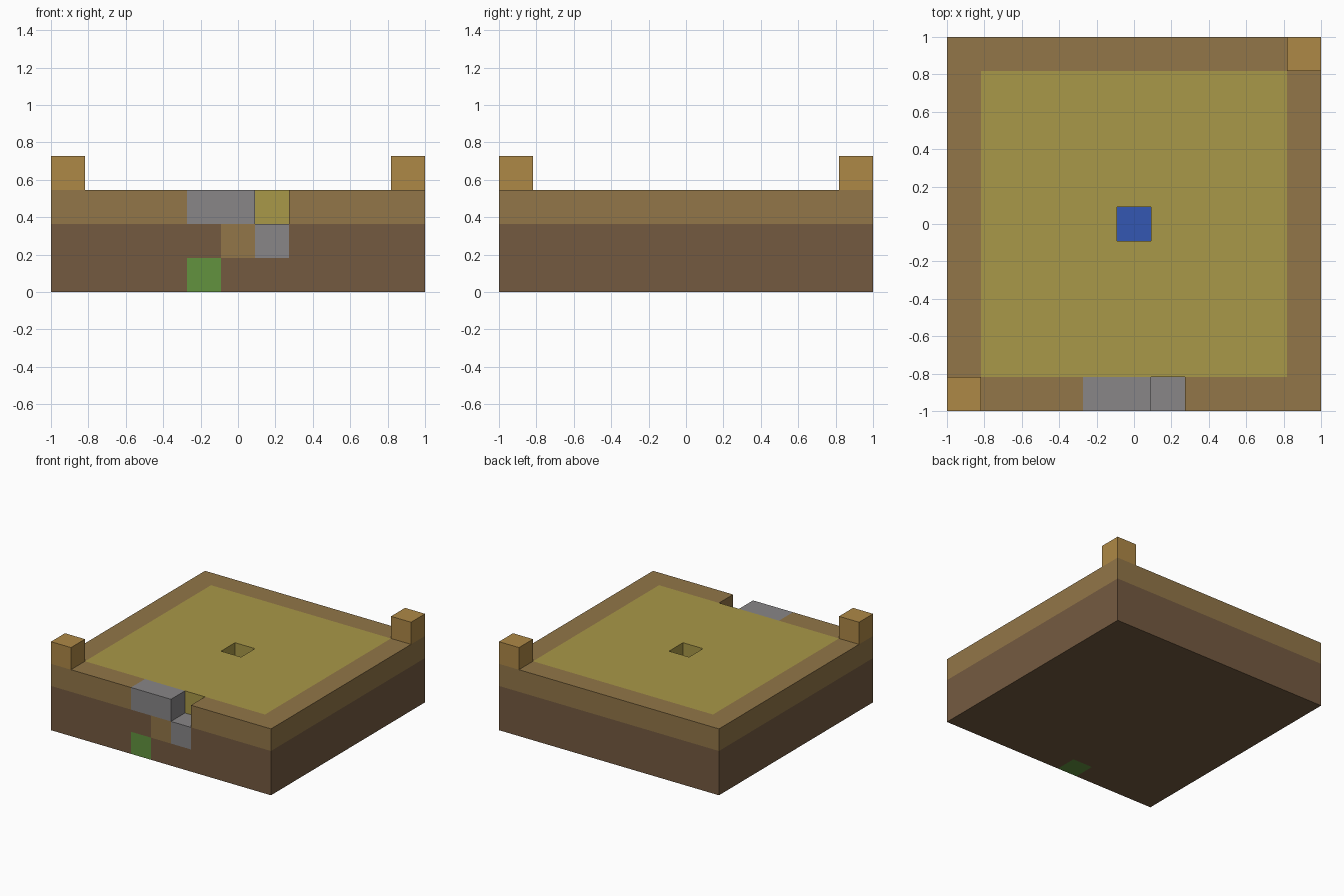
import bpy
import bmesh
from mathutils import Vector

cube = bpy.data.objects.get("Cube")
if cube:
    bpy.data.objects.remove(cube, do_unlink=True)

N = 11           # cells along each side
U = 2 / N        # cell size
R = N // 2       # outermost cell index


def make_material(name, hex_colour):
    def linear(c):
        return c / 12.92 if c <= 0.04045 else ((c + 0.055) / 1.055) ** 2.4
    rgb = [linear(b / 255) for b in bytes.fromhex(hex_colour)]
    mat = bpy.data.materials.new(name)
    mat.use_nodes = True
    mat.diffuse_color = (*rgb, 1)
    bsdf = next(n for n in mat.node_tree.nodes if n.type == 'BSDF_PRINCIPLED')
    bsdf.inputs["Base Color"].default_value = (*rgb, 1)
    bsdf.inputs["Roughness"].default_value = 0.9
    return mat


# Part name -> material
earth = make_material("earth brown", "745a40")
tan = make_material("tan wood", "927648")
parts = {
    "earth_base": earth,
    "wooden_rim": tan,
    "wooden_plug": tan,
    "straw_floor": make_material("straw yellow", "a99848"),
    "stone_ledge": make_material("stone grey", "888687"),
    "grass_block": make_material("grass green", "62923f"),
    "water_pool": make_material("water blue", "3457b2"),
    "corner_posts": make_material("light wood", "ae8846"),
}

# Lay out the blocks: two earth layers, then a floor ringed by a rim
cells = {}
for x in range(-R, R + 1):
    for y in range(-R, R + 1):
        cells[x, y, 0] = cells[x, y, 1] = "earth_base"
        on_edge = max(abs(x), abs(y)) == R
        cells[x, y, 2] = "wooden_rim" if on_edge else "straw_floor"

# Pool sunk in the middle
del cells[0, 0, 2]
cells[0, 0, 1] = "water_pool"

# Stepped entrance in the front wall
del cells[1, -R, 2]
for x, z in ((-1, 2), (0, 2), (1, 1)):
    cells[x, -R, z] = "stone_ledge"
cells[0, -R, 1] = "wooden_plug"
cells[-1, -R, 0] = "grass_block"

# Posts on two opposite corners
for s in (-R, R):
    cells[s, s, 3] = "corner_posts"


def add_exposed_faces(bm, cell):
    """Add only the sides of a block that touch open air."""
    centre = Vector(cell) * U + Vector((0, 0, U / 2))
    for axis in range(3):
        for sign in (-1, 1):
            step = [0, 0, 0]
            step[axis] = sign
            if tuple(c + s for c, s in zip(cell, step)) in cells:
                continue
            n = Vector(step)
            a = Vector([step[i - 1] for i in range(3)])
            b = n.cross(a)
            corners = (a + b, b - a, -a - b, a - b)
            bm.faces.new([bm.verts.new(centre + (n + c) * U / 2) for c in corners])


# One object for each part, flat areas merged
for name, mat in parts.items():
    bm = bmesh.new()
    for cell, part in cells.items():
        if part == name:
            add_exposed_faces(bm, cell)
    bmesh.ops.remove_doubles(bm, verts=bm.verts, dist=U / 100)
    for f in bm.faces:
        f.normal_update()
    mesh = bpy.data.meshes.new(name)
    bm.to_mesh(mesh)
    bm.free()
    mesh.materials.append(mat)
    bpy.context.collection.objects.link(bpy.data.objects.new(name, mesh))
